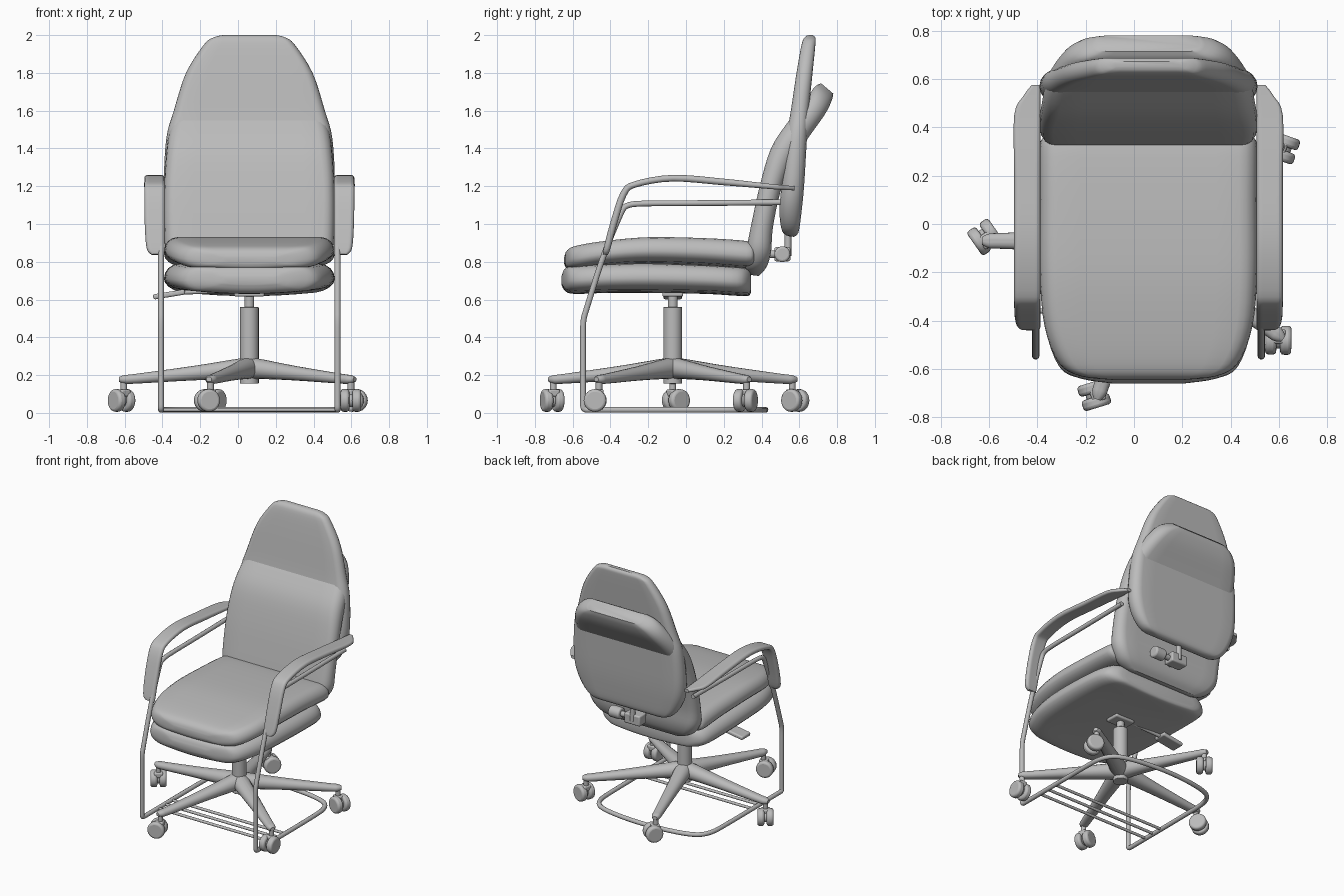
import bpy, bmesh, math
from mathutils import Vector, Matrix

cube = bpy.data.objects.get("Cube")
if cube:
    bpy.data.objects.remove(cube)

grey = bpy.data.materials.new("plain_grey")
grey.use_nodes = True
grey.diffuse_color = (0.5, 0.5, 0.5, 1)
grey.node_tree.nodes["Principled BSDF"].inputs["Base Color"].default_value = (0.5, 0.5, 0.5, 1)

CX, BASE_Y = 0.06, -0.07
made = []


def add(name, data, loc=(CX, 0, 0), rot=0):
    obj = bpy.data.objects.new(name, data)
    data.materials.append(grey)
    obj.location, obj.rotation_euler.z = loc, rot
    bpy.context.scene.collection.objects.link(obj)
    if obj.type == 'MESH':
        made.append(obj)
    return obj


def finish(name, bm, **kw):
    bmesh.ops.recalc_face_normals(bm, faces=bm.faces)
    mesh = bpy.data.meshes.new(name)
    bm.to_mesh(mesh)
    bm.free()
    return add(name, mesh, **kw)


def catmull(rows, steps):
    """Smoothly interpolate rows of numbers."""
    out = []
    for i in range(len(rows) - 1):
        a, b = rows[max(i - 1, 0)], rows[i]
        c, d = rows[i + 1], rows[min(i + 2, len(rows) - 1)]
        for k in range(steps):
            t = k / steps
            out.append([0.5 * (2 * q + (r - p) * t + (2 * p - 5 * q + 4 * r - s) * t * t
                               + (3 * q - p - 3 * r + s) * t ** 3)
                        for p, q, r, s in zip(a, b, c, d)])
    return out + [list(rows[-1])]


def loft(name, stations, crown=0, side=0, inner=0, **kw):
    """Rounded slab; each station is half width, then the y, z of both faces."""
    bm = bmesh.new()
    rings = []
    for w, y1, z1, y2, z2 in catmull(stations, 4):
        p, q = Vector((0, y1, z1)), Vector((0, y2, z2))
        mid, half = (p + q) / 2, (q - p) / 2
        r = min(w * 0.9, half.length)
        arc = [math.pi * (k / 8 - 0.5) for k in range(9)]
        pts = [(w - r + r * math.cos(a), math.sin(a)) for a in arc]
        pts += [((w - r) * (1 - k / 4), 1) for k in range(1, 8)]
        pts += [(-x, -s) for x, s in pts]
        ring = []
        for x, s in pts:
            if s < 0:
                s *= 1 - crown * (x / w) ** 2
            co = mid + half * s
            co.x = x + side * (inner + w)
            ring.append(bm.verts.new(co))
        rings.append(ring)
    for a, b in zip(rings, rings[1:]):
        for i in range(len(a)):
            j = (i + 1) % len(a)
            bm.faces.new((a[i], a[j], b[j], b[i]))
    bm.faces.new(rings[0])
    bm.faces.new(rings[-1])
    return finish(name, bm, **kw)


def cylinder(name, p, q, r, bevel=0, **kw):
    p, q = Vector(p), Vector(q)
    d = q - p
    bm = bmesh.new()
    m = Matrix.Translation((p + q) / 2) @ d.to_track_quat('Z', 'Y').to_matrix().to_4x4()
    bmesh.ops.create_cone(bm, cap_ends=True, segments=24, radius1=r, radius2=r,
                          depth=d.length, matrix=m)
    return soften(finish(name, bm, **kw), bevel)


def box(name, centre, size, tilt=0, bevel=0.01, **kw):
    bm = bmesh.new()
    m = Matrix.Translation(centre) @ Matrix.Rotation(tilt, 4, 'Y') @ Matrix.Diagonal((*size, 1))
    bmesh.ops.create_cube(bm, size=1, matrix=m)
    return soften(finish(name, bm, **kw), bevel)


def soften(obj, width):
    if width:
        mod = obj.modifiers.new("round", 'BEVEL')
        mod.width, mod.segments = width, 3
    return obj


def tube(name, pts, r):
    cu = bpy.data.curves.new(name, 'CURVE')
    cu.dimensions, cu.bevel_depth, cu.bevel_resolution = '3D', r, 3
    cu.use_fill_caps = True
    sp = cu.splines.new('NURBS')
    sp.points.add(len(pts) - 1)
    for pt, co in zip(sp.points, pts):
        pt.co = (*co, 1)
    sp.order_u, sp.use_endpoint_u, sp.resolution_u = 3, True, 6
    return add(name, cu)


# Seat: cushion over pan
loft("seat_cushion", [
    (.15, -.645, .79, -.645, .825), (.28, -.63, .765, -.63, .86), (.37, -.575, .755, -.58, .885),
    (.43, -.42, .775, -.43, .91), (.45, -.2, .785, -.2, .93), (.45, .1, .775, .1, .925),
    (.45, .32, .76, .32, .91), (.43, .36, .78, .36, .89)], crown=0.35)
loft("seat_pan", [
    (.15, -.66, .68, -.66, .72), (.28, -.64, .645, -.64, .765), (.37, -.59, .63, -.59, .775),
    (.43, -.42, .635, -.42, .785), (.45, -.2, .635, -.2, .79), (.45, .1, .63, .1, .78),
    (.43, .27, .62, .27, .77), (.37, .33, .62, .33, .76), (.3, .345, .64, .345, .73)], crown=0.35)

# Back: leaning cushion that passes through the tall shell
loft("back_cushion", [
    (.28, .345, .73, .385, .725), (.38, .315, .77, .425, .77), (.44, .32, .86, .45, .85),
    (.45, .34, .97, .46, .98), (.45, .39, 1.2, .5, 1.17), (.44, .45, 1.4, .565, 1.33),
    (.42, .54, 1.54, .65, 1.46), (.36, .64, 1.665, .735, 1.58), (.3, .68, 1.725, .77, 1.65),
    (.22, .715, 1.745, .78, 1.69)])
loft("back_shell", [
    (.22, .545, .935, .57, .932), (.33, .51, .96, .595, .955), (.41, .495, 1.06, .61, 1.05),
    (.45, .505, 1.2, .625, 1.2), (.44, .53, 1.45, .64, 1.45), (.4, .555, 1.6, .65, 1.6),
    (.335, .585, 1.8, .67, 1.8), (.24, .612, 1.95, .685, 1.95), (.19, .63, 1.99, .685, 1.985),
    (.14, .65, 2.0, .672, 2.0)])

# Back adjuster
cylinder("adjuster_post", (0, .54, .83), (0, .54, .96), .018)
cylinder("adjuster_link", (0, .42, .84), (0, .52, .84), .02)
box("adjuster_block", (0, .51, .84), (.13, .085, .075))
cylinder("adjuster_shaft", (0, .51, .84), (.14, .51, .84), .02)
cylinder("adjuster_knob", (.11, .51, .84), (.2, .51, .84), .042, .012)

# Arm pads
for label, side in (("left", 1), ("right", -1)):
    loft(label + "_arm_pad", [
        (.035, -.415, .835, -.44, .84), (.048, -.4, .87, -.435, .875), (.053, -.365, 1.0, -.4, 1.01),
        (.054, -.315, 1.15, -.345, 1.17), (.054, -.26, 1.195, -.275, 1.225),
        (.054, -.07, 1.225, -.07, 1.26), (.054, .2, 1.205, .2, 1.24), (.054, .45, 1.185, .45, 1.212),
        (.035, .53, 1.18, .53, 1.204), (.018, .575, 1.178, .575, 1.2)], side=side, inner=.448)

# One bent tube: arm rods, front legs and floor loop
X, R = .467, .016
half = [(X, .5, 1.115), (X, .1, 1.11), (X, -.24, 1.11), (X, -.32, 1.1), (X, -.345, 1.06),
        (X, -.44, .83), (X, -.53, .54), (X, -.545, .49), (X, -.545, .4), (X, -.545, .06),
        (X, -.545, R), (X, -.5, R), (X, .1, R), (.46, .3, R), (.36, .39, R)]
tube("frame_tube", half + [(0, .43, R)] + [(-x, y, z) for x, y, z in reversed(half)], R)
for y in (-.36, -.28, -.2):
    cylinder("floor_crossbar", (-X, y, R), (X, y, R), .01)

# Column and tilt lever
hub = (CX, BASE_Y, 0)
cylinder("column_sleeve", (0, 0, .155), (0, 0, .56), .05, .004, loc=hub)
cylinder("column_rod", (0, 0, .5), (0, 0, .66), .026, loc=hub)
box("column_mount", (0, 0, .635), (.16, .11, .04), loc=hub)
box("tilt_lever", (-.425, 0, .627), (.17, .1, .028), tilt=-.16, loc=hub)
cylinder("lever_rod", (-.36, 0, .638), (0, 0, .65), .012, loc=hub)

# Five legs with twin-wheel casters
for k in range(5):
    ang = math.radians(36 + 72 * k)
    loft("base_leg", [
        (.06, 0, .175, 0, .29), (.06, .05, .18, .05, .288), (.046, .3, .172, .3, .248),
        (.033, .6, .155, .6, .207), (.03, .66, .155, .66, .2), (.015, .69, .165, .69, .19)],
        loc=hub, rot=ang - math.pi / 2)
    spot = (CX + .665 * math.cos(ang), BASE_Y + .665 * math.sin(ang), 0)
    put = dict(loc=spot, rot=ang + math.radians(35))
    cylinder("caster_stem", (0, 0, .08), (0, 0, .17), .018, **put)
    for s in (-1, 1):
        cylinder("caster_wheel", (s * .008, -.02, .066), (s * .054, -.02, .066), .06, .014, **put)
    cylinder("caster_axle", (-.03, -.02, .066), (.03, -.02, .066), .035, **put)
    box("caster_hood", (0, -.005, .105), (.06, .06, .04), **put)

# Smooth shading that keeps edges crisp
bpy.ops.object.select_all(action='DESELECT')
for obj in made:
    obj.select_set(True)
bpy.context.view_layer.objects.active = made[0]
bpy.ops.object.shade_smooth_by_angle(angle=math.radians(40))
